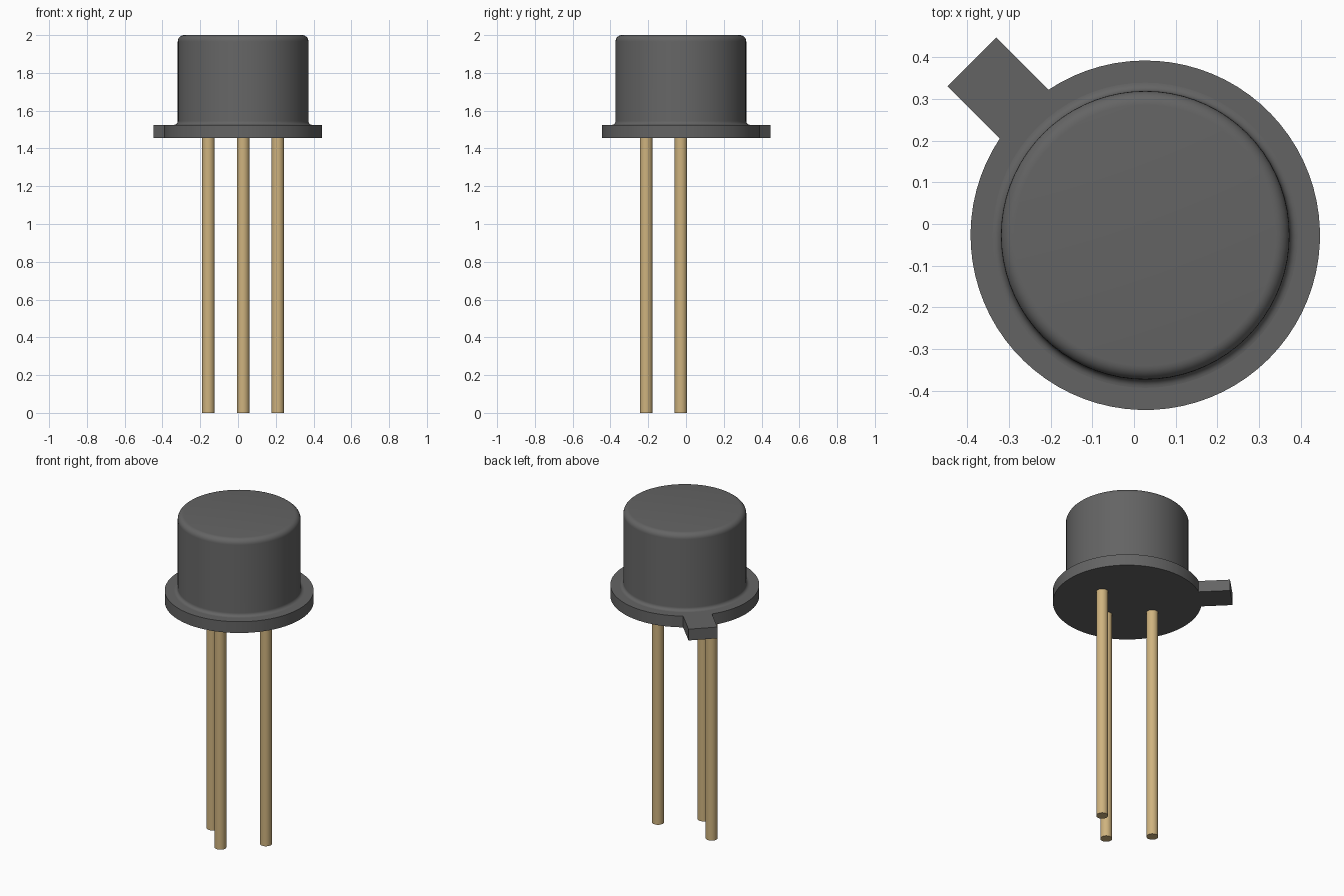
import bpy, bmesh, math

cube = bpy.data.objects.get("Cube")
if cube:
    bpy.data.objects.remove(cube, do_unlink=True)

CX, CY = 0.027, -0.027          # axis of the round housing
FLANGE_R, FLANGE_Z0, FLANGE_Z1 = 0.419, 1.455, 1.525
CAN_R, TOP_Z = 0.346, 2.0
SEG = 72


def material(name, color):
    m = bpy.data.materials.new(name)
    m.use_nodes = True
    m.diffuse_color = color
    bsdf = next(n for n in m.node_tree.nodes if n.type == 'BSDF_PRINCIPLED')
    bsdf.inputs["Base Color"].default_value = color
    return m


def finish(name, bm, mat, location):
    bmesh.ops.recalc_face_normals(bm, faces=bm.faces)
    mesh = bpy.data.meshes.new(name)
    bm.to_mesh(mesh)
    bm.free()
    mesh.materials.append(mat)
    ob = bpy.data.objects.new(name, mesh)
    ob.location = location
    bpy.context.collection.objects.link(ob)
    bpy.ops.object.select_all(action='DESELECT')
    ob.select_set(True)
    bpy.context.view_layer.objects.active = ob
    bpy.ops.object.shade_smooth_by_angle(angle=math.radians(30))
    return ob


def fillet(cx, cz, r, a0, a1, n=6):
    """Points of a rounded corner, angles in degrees."""
    angles = [math.radians(a0 + (a1 - a0) * i / n) for i in range(n + 1)]
    return [(cx + r * math.cos(a), cz + r * math.sin(a)) for a in angles]


dark = material("dark grey metal", (0.127, 0.127, 0.127, 1))
gold = material("pale gold", (0.62, 0.45, 0.21, 1))

# Flange: circular outline running into a square index tab, extruded upward
half_w, tab_end, tab_dir = 0.0825, 0.588, math.radians(135)
gap = math.asin(half_w / FLANGE_R)
arc = [tab_dir + gap + (2 * math.pi - 2 * gap) * i / SEG for i in range(SEG + 1)]
outline = [(FLANGE_R * math.cos(a), FLANGE_R * math.sin(a)) for a in arc]
c, s = math.cos(tab_dir), math.sin(tab_dir)
outline += [(tab_end * c - w * s, tab_end * s + w * c) for w in (-half_w, half_w)]
bm = bmesh.new()
base = bm.faces.new([bm.verts.new((x, y, FLANGE_Z0)) for x, y in outline])
ext = bmesh.ops.extrude_face_region(bm, geom=[base], use_keep_orig=True)
bmesh.ops.translate(bm, vec=(0, 0, FLANGE_Z1 - FLANGE_Z0),
                    verts=[v for v in ext["geom"] if isinstance(v, bmesh.types.BMVert)])
finish("flange_with_tab", bm, dark, (CX, CY, 0))

# Can: turned profile with a flared foot and a rounded top edge
foot_r, top_r = 0.02, 0.033
profile = fillet(CAN_R + foot_r, FLANGE_Z1 + foot_r, foot_r, 270, 180)
profile += fillet(CAN_R - top_r, TOP_Z - top_r, top_r, 0, 90)
bm = bmesh.new()
rings = [[bm.verts.new((r * math.cos(2 * math.pi * i / SEG),
                        r * math.sin(2 * math.pi * i / SEG), z)) for i in range(SEG)]
         for r, z in profile]
for lo, hi in zip(rings, rings[1:]):
    for i in range(SEG):
        j = (i + 1) % SEG
        bm.faces.new((lo[i], lo[j], hi[j], hi[i]))
bm.faces.new(rings[-1])
finish("can", bm, dark, (CX, CY, 0))

# Three leads on a common pitch circle
PITCH, LEAD_R = 0.184, 0.0335
for name, deg in (("lead_right", 180), ("lead_front", 270), ("lead_left", 0)):
    a = math.radians(deg)
    bm = bmesh.new()
    bmesh.ops.create_cone(bm, cap_ends=True, segments=32, radius1=LEAD_R,
                          radius2=LEAD_R, depth=FLANGE_Z0)
    finish(name, bm, gold, (CX + PITCH * math.cos(a), CY + PITCH * math.sin(a), FLANGE_Z0 / 2))
